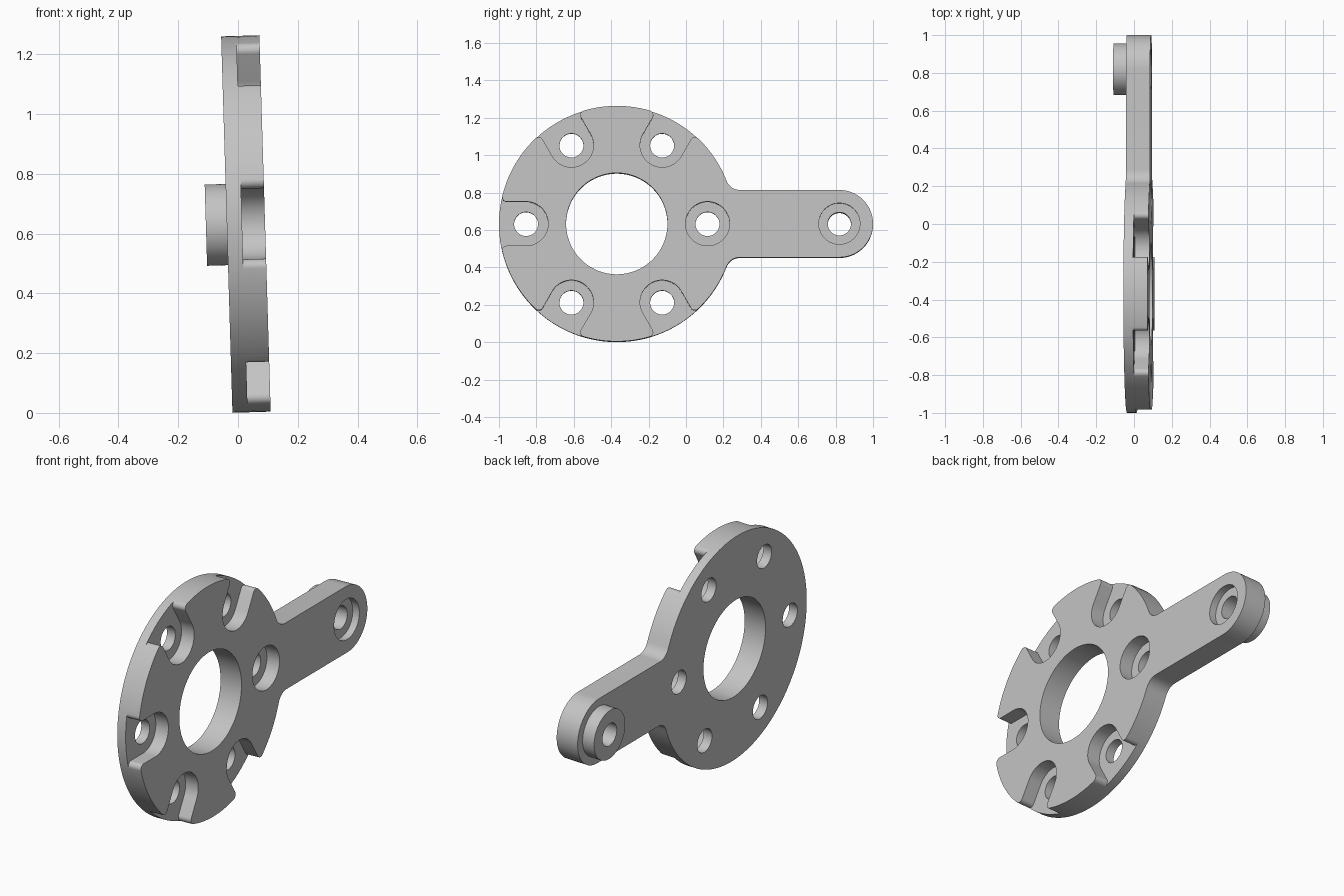
import bpy, bmesh
from math import radians, degrees, sin, cos, sqrt, atan2

if "Cube" in bpy.data.objects:
    bpy.data.objects.remove(bpy.data.objects["Cube"])

DISC_R, HALF_T = 0.63, 0.064          # disc radius, half plate thickness
ARM_Y, ARM_R, ARM_FILLET = 1.19, 0.18, 0.076
BOLT_Y, BOLT_R = 0.485, 0.064
POCKET_R, POCKET_FILLET, POCKET_DEPTH = 0.118, 0.025, 0.077


def arc(cy, cz, r, start, end, step=4):
    """Points on an arc in the y-z plane, angles in degrees."""
    n = max(4, int(abs(end - start) / step))
    angles = [radians(start + (end - start) * i / n) for i in range(n + 1)]
    return [(cy + r * cos(a), cz + r * sin(a)) for a in angles]


def circle(cy, cz, r):
    return arc(cy, cz, r, 0, 360)[:-1]


def rotated(points, degrees_):
    c, s = cos(radians(degrees_)), sin(radians(degrees_))
    return [(y * c - z * s, y * s + z * c) for y, z in points]


def prism(name, points, x0, x1):
    """Extrude a y-z profile from x0 to x1."""
    bm = bmesh.new()
    face = bm.faces.new([bm.verts.new((x0, y, z)) for y, z in points])
    new = bmesh.ops.extrude_face_region(bm, geom=[face])["geom"]
    for v in new:
        if isinstance(v, bmesh.types.BMVert):
            v.co.x = x1
    bmesh.ops.recalc_face_normals(bm, faces=bm.faces)
    mesh = bpy.data.meshes.new(name)
    bm.to_mesh(mesh)
    bm.free()
    obj = bpy.data.objects.new(name, mesh)
    bpy.context.collection.objects.link(obj)
    return obj


def combine(target, other, operation):
    """Apply a boolean and discard the helper."""
    other.hide_render = True
    bpy.context.view_layer.objects.active = target
    mod = target.modifiers.new("boolean", 'BOOLEAN')
    mod.operation, mod.solver, mod.object = operation, 'EXACT', other
    bpy.ops.object.modifier_apply(modifier=mod.name)
    bpy.data.objects.remove(other)


# Disc and rounded arm, blended with fillets
fz = ARM_R + ARM_FILLET
fy = sqrt((DISC_R + ARM_FILLET) ** 2 - fz ** 2)
join = degrees(atan2(fz, fy))
outline = (arc(fy, -fz, ARM_FILLET, 180 - join, 90, 8)
           + arc(ARM_Y, 0, ARM_R, -90, 90)
           + arc(fy, fz, ARM_FILLET, 270, 180 + join, 8)
           + arc(0, 0, DISC_R, join, 360 - join, 3)[1:-1])
plate = prism("mounting_plate", outline, -HALF_T, HALF_T)

# Boss on the back of the arm end
combine(plate, prism("boss", circle(ARM_Y, 0, 0.136), -HALF_T - 0.07, 0), 'UNION')

# Through holes: centre bore and arm end
combine(plate, prism("bore_cutter", circle(0, 0, 0.271), -1, 1), 'DIFFERENCE')
combine(plate, prism("arm_hole_cutter", circle(ARM_Y, 0, 0.062), -1, 1), 'DIFFERENCE')

# Recesses: shallow on the arm, deep round one on the disc
combine(plate, prism("arm_recess_cutter", circle(ARM_Y, 0, 0.11),
                     HALF_T - 0.04, 1), 'DIFFERENCE')
floor_x = HALF_T - POCKET_DEPTH
combine(plate, prism("round_pocket_cutter", circle(BOLT_Y, 0, POCKET_R),
                     floor_x, 1), 'DIFFERENCE')

# Pockets open to the rim, with rounded mouths
pz = POCKET_R + POCKET_FILLET
py = sqrt((DISC_R - POCKET_FILLET) ** 2 - pz ** 2)
mouth = degrees(atan2(pz, py))
lower = arc(py, -pz, POCKET_FILLET, 90, -mouth, 10)
lower += rotated([(DISC_R * 1.1, 0)], -mouth)
upper = [(y, -z) for y, z in reversed(lower)]
slot = arc(BOLT_Y, 0, POCKET_R, 90, 270) + lower + upper
for i in range(6):
    if i:
        combine(plate, prism("slot_cutter", rotated(slot, 60 * i), floor_x, 1), 'DIFFERENCE')
    combine(plate, prism("bolt_hole_cutter", rotated(circle(BOLT_Y, 0, BOLT_R), 60 * i),
                         -1, 1), 'DIFFERENCE')

# Single grey finish
grey = bpy.data.materials.new("light_grey")
grey.use_nodes = True
grey.diffuse_color = (0.55, 0.55, 0.55, 1)
grey.node_tree.nodes["Principled BSDF"].inputs["Base Color"].default_value = grey.diffuse_color
plate.data.materials.clear()
plate.data.materials.append(grey)

# Slight lean, standing on the ground
plate.location = (0.0265, -0.37, 0.632)
plate.rotation_euler = (0, -0.03, 0)
bpy.ops.object.select_all(action='DESELECT')
plate.select_set(True)
bpy.context.view_layer.objects.active = plate
bpy.ops.object.shade_smooth_by_angle(angle=radians(30))
